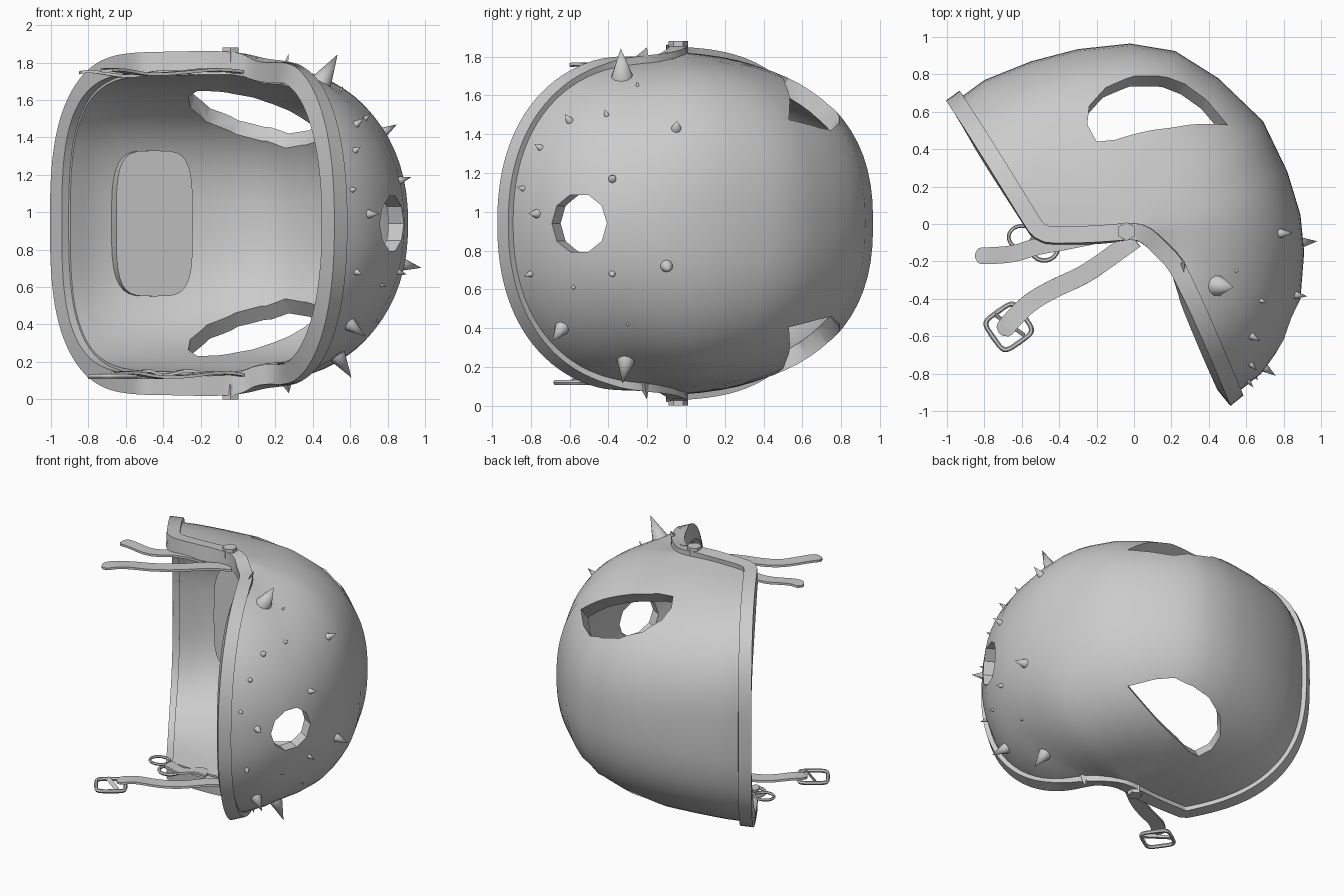
import bpy, bmesh, math
from mathutils import Vector, Matrix
from mathutils.bvhtree import BVHTree

cube = bpy.data.objects.get("Cube")
if cube:
    bpy.data.objects.remove(cube, do_unlink=True)

MID = 0.94  # height of the helmet's plane of symmetry
WALL = 0.09  # shell thickness

grey = bpy.data.materials.new("plain grey")
grey.use_nodes = True
grey.diffuse_color = (0.6, 0.6, 0.6, 1)
grey.node_tree.nodes["Principled BSDF"].inputs["Base Color"].default_value = (0.6, 0.6, 0.6, 1)


def finish(name, bm, angle=35):
    mesh = bpy.data.meshes.new(name)
    bmesh.ops.recalc_face_normals(bm, faces=bm.faces)
    bm.to_mesh(mesh)
    bm.free()
    ob = bpy.data.objects.new(name, mesh)
    bpy.context.collection.objects.link(ob)
    mesh.materials.append(grey)
    smooth(ob, angle)
    return ob


def smooth(ob, angle):
    bpy.ops.object.select_all(action='DESELECT')
    ob.select_set(True)
    bpy.context.view_layer.objects.active = ob
    bpy.ops.object.shade_smooth_by_angle(angle=math.radians(angle))


def sample(points, t):
    """Point at t in 0..1 along an evenly spaced polyline."""
    f = t * (len(points) - 1)
    i = min(int(f), len(points) - 2)
    return Vector(points[i]).lerp(Vector(points[i + 1]), f - i)


def signed_pow(v, p):
    return math.copysign(abs(v) ** p, v)


def sweep(name, rings, closed, angle=35):
    bm = bmesh.new()
    rows = [[bm.verts.new(p) for p in ring] for ring in rings]
    n = len(rows[0])
    for i in range(len(rows) if closed else len(rows) - 1):
        a, b = rows[i], rows[(i + 1) % len(rows)]
        for j in range(n):
            bm.faces.new((a[j], a[(j + 1) % n], b[(j + 1) % n], b[j]))
    if not closed:
        bm.faces.new(rows[0])
        bm.faces.new(rows[-1])
    return finish(name, bm, angle)


def cylinder(name, matrix, sides, radius, depth, tip=None, angle=35):
    bm = bmesh.new()
    bmesh.ops.create_cone(bm, cap_ends=True, segments=sides, radius1=radius,
                          radius2=radius if tip is None else tip, depth=depth, matrix=matrix)
    return finish(name, bm, angle)


# Shell: hoops fanned from nape to brow, each running from ear to ear
crown = [(-.95, .66), (-.8, .77), (-.55, .87), (-.3, .935), (-.02, .965), (.22, .925), (.45, .78), (.69, .55),
         (.82, .28), (.89, .05), (.91, -.15), (.89, -.4), (.81, -.62), (.68, -.8), (.53, -.92)]
ears = [(-.5, -.06), (-.33, -.06), (-.18, -.055), (-.08, -.045), (0, -.035), (.04, -.04),
        (.07, -.06), (.11, -.1), (.17, -.15), (.23, -.22)]
widths = [(.85, 2.8), (.85, 2.5), (.85, 2.3), (.85, 2.4), (.84, 2.05), (.83, 2.25)]
# Cheeks flare outwards next to the ears: (reach, height)
flares = [(.8, .03), (.5, .035), (.25, .035), (.2, .02), (.2, 0), (.2, 0)]
HOOPS, SPAN = 28, 36
bm = bmesh.new()
grid = []
for i in range(HOOPS + 1):
    t = i / HOOPS
    p, e, (w, n), (reach, flare) = (sample(table, t) for table in (crown, ears, widths, flares))
    row = []
    for j in range(SPAN + 1):
        a = math.pi * (j / SPAN - 0.5)
        c = max(math.cos(a), 0) ** (2 / n)
        q = e + (p - e) * c
        z = w * signed_pow(math.sin(a), 2 / n) + math.copysign(flare * max(1 - c / reach, 0), a)
        row.append(bm.verts.new((q.x, q.y, MID + z)))
    grid.append(row)
for a, b in zip(grid, grid[1:]):
    for j in range(SPAN):
        bm.faces.new((a[j], b[j], b[j + 1], a[j + 1]))
bmesh.ops.recalc_face_normals(bm, faces=bm.faces)
bm.normal_update()
if grid[HOOPS // 2][SPAN // 2].normal.x < 0:
    bmesh.ops.reverse_faces(bm, faces=bm.faces)
    bm.normal_update()
tree = BVHTree.FromBMesh(bm)


def outline(rows):
    """Vertices round the open edge of a grid."""
    return rows[0] + [r[-1] for r in rows[1:-1]] + rows[-1][::-1] + [r[0] for r in rows[-2:0:-1]]


border = outline(grid)
edge = [(v.co.copy(), v.normal.copy()) for v in border]

# Give the shell an inner wall
sunk = {v: v.co - v.normal * WALL for r in grid for v in r}
inner = [[bm.verts.new(sunk[v]) for v in r] for r in grid]
for a, b in zip(inner, inner[1:]):
    for j in range(SPAN):
        bm.faces.new((a[j], a[j + 1], b[j + 1], b[j]))
lip = outline(inner)
for k in range(len(lip)):
    m = (k + 1) % len(lip)
    bm.faces.new((border[k], border[m], lip[m], lip[k]))
shell = finish("helmet_shell", bm)

# Ear openings and round brow opening, cut square to the surface
ear_hole = [(-.2, .44), (-.25, .53), (-.24, .63), (-.15, .73), (0, .79), (.14, .79), (.27, .75),
            (.38, .67), (.5, .53), (.2, .515), (0, .48), (-.1, .45)]
cutters = []
for side, name in ((1, "upper_ear_cutter"), (-1, "lower_ear_cutter")):
    hits = [tree.ray_cast(Vector((x, y, MID + side * 3)), Vector((0, 0, -side))) for x, y in ear_hole]
    way = sum((h[1] for h in hits), Vector()).normalized()
    cutters.append(sweep(name, [[h[0] + way * d for h in hits] for d in (-.3, .3)], False))
cutters.append(cylinder("brow_cutter", Matrix.Translation((.84, -.56, MID)) @ Matrix.Rotation(math.radians(-30), 4, 'Z')
                        @ Matrix.Rotation(math.pi / 2, 4, 'Y'), 10, .155, .5))
for cutter in cutters:
    mod = shell.modifiers.new("opening", 'BOOLEAN')
    mod.operation, mod.solver, mod.object = 'DIFFERENCE', 'EXACT', cutter
    bpy.context.view_layer.objects.active = shell
    bpy.ops.object.modifier_apply(modifier=mod.name)
    cutter.hide_render = True
    cutter.hide_set(True)
smooth(shell, 32)

# Rim: rectangular beading on an evenly spaced, softened copy of the edge
spaced, carry, STEP = [], 0.0, 0.045
for k, (co, nor) in enumerate(edge):
    co2, nor2 = edge[(k + 1) % len(edge)]
    length = (co2 - co).length
    while carry < length:
        spaced.append((co.lerp(co2, carry / length), nor.lerp(nor2, carry / length)))
        carry += STEP
    carry -= length


def soften(index, k, reach):
    near = [spaced[(k + d) % len(spaced)][index] for d in range(-reach, reach + 1)]
    return sum(near, Vector()) / len(near)


path = [soften(0, k, 1) for k in range(len(spaced))]
rings = []
for k, co in enumerate(path):
    tan = (path[(k + 1) % len(path)] - path[k - 1]).normalized()
    side = tan.cross(soften(1, k, 4)).normalized()
    up = side.cross(tan).normalized()
    rings.append([co + side * s * 0.045 + up * u for s, u in ((-1, -.075), (1, -.075), (1, .033), (-1, .033))])
sweep("edge_rim", rings, True)

# Padding inside the back of the shell
pad = []
for k in range(32):
    a = math.tau * k / 32
    pad.append((signed_pow(math.cos(a), .5) * .215, signed_pow(math.sin(a), .5) * .39))
pad_ob = sweep("back_pad", [[(x, y, z) for x, y in pad] for z in (-.045, .045)], False)
pad_ob.matrix_world = (Matrix.Translation((-.46, .75, MID)) @ Matrix.Rotation(math.radians(18), 4, 'Z')
                       @ Matrix.Rotation(math.pi / 2, 4, 'X'))

# Hexagonal strap bolts
for name, z in (("upper_bolt", 1.84), ("lower_bolt", 0.04)):
    cylinder(name, Matrix.Translation((-.04, -.04, z)), 6, .05, .08)

# Spikes: position (y, z) and base radius, standing on the shell
spikes = [(-.33, 1.7, .06), (-.31, .23, .05), (-.64, .4, .042), (-.1, .72, .035), (-.05, 1.43, .028),
          (-.38, 1.17, .023), (-.6, 1.47, .022), (-.41, 1.5, .015), (-.75, 1.33, .018), (-.84, 1.12, .016),
          (-.77, .99, .026), (-.8, .68, .018), (-.38, .68, .018), (-.58, .61, .011), (-.25, 1.65, .01), (-.3, .42, .008)]
for k, (y, z, r) in enumerate(spikes):
    hit, nor, _, _ = tree.ray_cast(Vector((3, y, z)), Vector((-1, 0, 0)))
    depth = r * 3
    cylinder("spike_%d" % (k + 1), Matrix.Translation(hit + nor * depth * .42)
             @ nor.to_track_quat('Z', 'Y').to_matrix().to_4x4(), 10, r, depth, 0, 40)


def strap(name, path, width, z):
    """Flat webbing with a rounded end, gently waving in height."""
    rings, n = [], 24
    for i in range(n + 1):
        t = i / n
        p = sum((sample(path, min(max(t + d, 0), 1)) for d in (-.06, 0, .06)), Vector((0, 0))) / 3
        d = (sample(path, min(t + .05, 1)) - sample(path, max(t - .05, 0))).normalized()
        s = Vector((-d.y, d.x)) * width * .5 * math.sqrt(max(1 - max((t - .9) / .1, 0) ** 2, .06))
        h = z + .012 * math.sin(t * 9)
        rings.append([(p.x + s.x * a, p.y + s.y * a, h + b) for a, b in ((-1, -.008), (1, -.008), (1, .008), (-1, .008))])
    sweep(name, rings, False)


def loop(name, centre, rx, ry, power, turn, thick):
    """Closed wire loop, round or squared off."""
    rings, n = [], 32
    rot = Matrix.Rotation(math.radians(turn), 3, 'Z')
    for i in range(n):
        a = math.tau * i / n
        d = Vector((signed_pow(math.cos(a), power) * rx, signed_pow(math.sin(a), power) * ry, 0))
        out = d.normalized()
        rings.append([Vector(centre) + rot @ (d + out * thick * math.cos(b) + Vector((0, 0, thick * math.sin(b))))
                      for b in (math.tau * q / 6 for q in range(6))])
    sweep(name, rings, True, 50)


# Chin straps, buckle and rings
long_path = [(.02, -.07), (-.12, -.17), (-.26, -.27), (-.44, -.35), (-.56, -.42), (-.66, -.52), (-.72, -.6)]
short_path = [(-.2, -.06), (-.4, -.1), (-.52, -.12), (-.64, -.16), (-.76, -.17), (-.86, -.17)]
strap("upper_long_strap", long_path, .1, 1.75)
strap("upper_short_strap", short_path, .09, 1.74)
strap("lower_buckle_strap", long_path[:-1], .1, .13)
strap("lower_short_strap", short_path[:3], .09, .14)
loop("buckle_frame", (-.67, -.55, .12), .1, .1, .4, 35, .014)
sweep("buckle_bar", [[(-.67 + t * .08, -.55 - t * .056, .12), (-.66 + t * .08, -.53 - t * .056, .12),
                      (-.66 + t * .08, -.53 - t * .056, .14)] for t in (-1, 1)], False)
loop("lower_ring", (-.48, -.12, .12), .075, .075, 1, 0, .012)
loop("lower_small_ring", (-.6, -.07, .14), .07, .06, 1, 0, .01)
